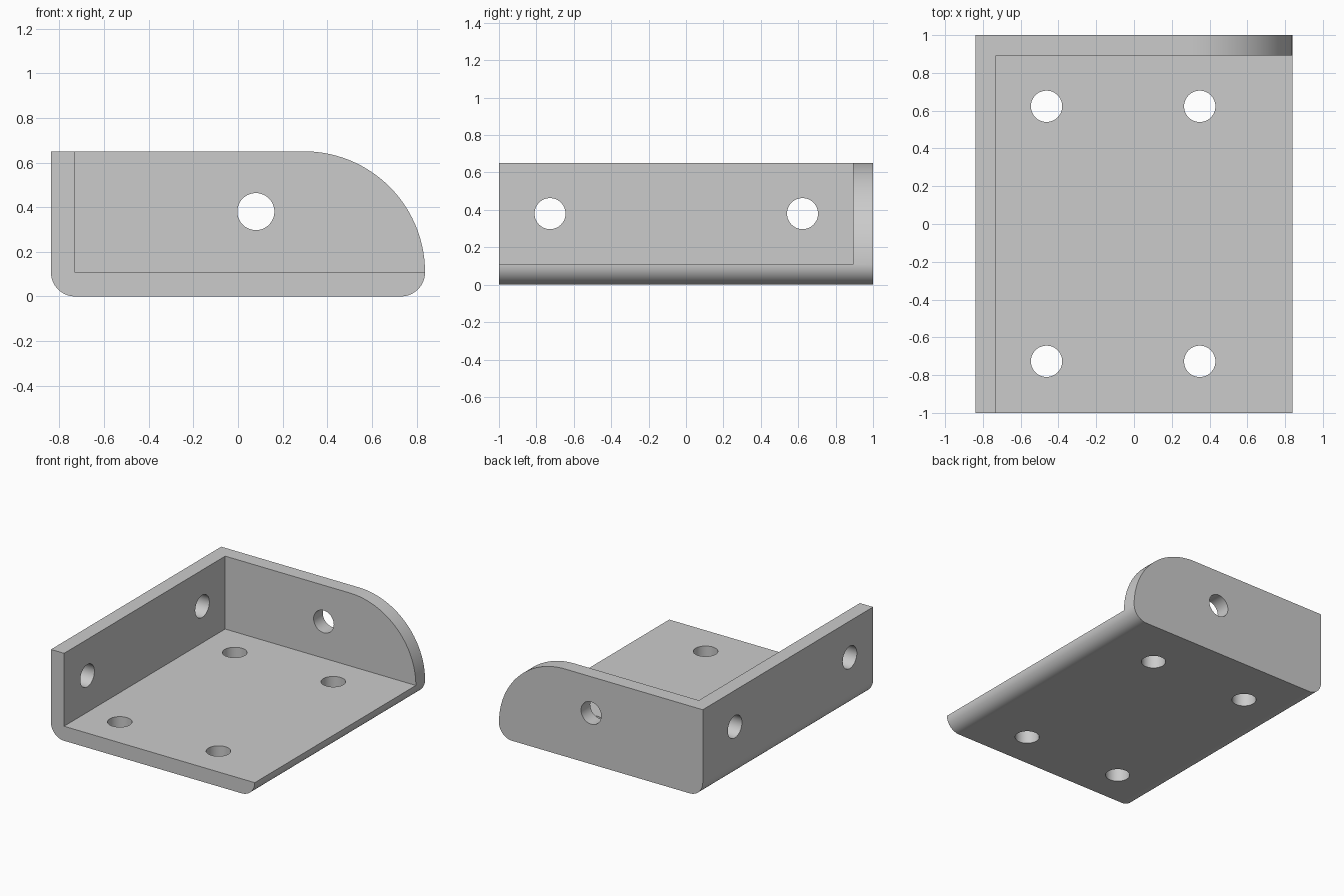
import bpy, bmesh
from math import pi, sin, cos
from mathutils import Vector

cube = bpy.data.objects.get("Cube")
if cube:
    bpy.data.objects.remove(cube, do_unlink=True)

HALF_X, HALF_Y, HEIGHT, WALL = 0.838, 1.0, 0.65, 0.108
BIG_R = HEIGHT - WALL
HOLE_R = 0.083

grey = bpy.data.materials.new("plain grey")
grey.use_nodes = True
COLOUR = (0.6, 0.6, 0.6, 1)
grey.diffuse_color = COLOUR
grey.node_tree.nodes["Principled BSDF"].inputs["Base Color"].default_value = COLOUR


def arc(cx, cz, r, start, end, steps):
    angles = [start + (end - start) * i / steps for i in range(steps + 1)]
    return [(cx + r * cos(a), cz + r * sin(a)) for a in angles]


def add_object(name, bm):
    bmesh.ops.recalc_face_normals(bm, faces=bm.faces)
    mesh = bpy.data.meshes.new(name)
    bm.to_mesh(mesh)
    bm.free()
    mesh.materials.append(grey)
    obj = bpy.data.objects.new(name, mesh)
    bpy.context.collection.objects.link(obj)
    return obj


def cut(target, cutter):
    cutter.hide_render = True
    mod = target.modifiers.new("cut", "BOOLEAN")
    mod.operation, mod.solver, mod.object = "DIFFERENCE", "EXACT", cutter
    bpy.context.view_layer.objects.active = target
    bpy.ops.object.modifier_apply(modifier=mod.name)
    bpy.data.objects.remove(cutter, do_unlink=True)


def drill(target, centre, axis):
    bm = bmesh.new()
    bmesh.ops.create_cone(bm, cap_ends=True, segments=48, radius1=HOLE_R,
                          radius2=HOLE_R, depth=4 * WALL)
    turn = Vector((0, 0, 1)).rotation_difference(Vector(axis)).to_matrix()
    bmesh.ops.rotate(bm, verts=bm.verts, matrix=turn)
    bmesh.ops.translate(bm, verts=bm.verts, vec=centre)
    cut(target, add_object("hole_cutter", bm))


# Solid block: rounded outline extruded front to back
outline = (arc(-HALF_X + WALL, WALL, WALL, pi, 1.5 * pi, 16)
           + arc(HALF_X - WALL, WALL, WALL, 1.5 * pi, 2 * pi, 16)
           + arc(HALF_X - BIG_R, WALL, BIG_R, 0, pi / 2, 40)[1:]
           + [(-HALF_X, HEIGHT)])
bm = bmesh.new()
face = bm.faces.new([bm.verts.new((x, -HALF_Y, z)) for x, z in outline])
side = bmesh.ops.extrude_face_region(bm, geom=[face])
moved = [v for v in side["geom"] if isinstance(v, bmesh.types.BMVert)]
bmesh.ops.translate(bm, verts=moved, vec=(0, 2 * HALF_Y, 0))
bracket = add_object("corner_bracket", bm)

# Hollow the inside, leaving floor, right wall and back wall
bm = bmesh.new()
bmesh.ops.create_cube(bm, size=1)
low = Vector((-HALF_X + WALL, -HALF_Y - 0.5, WALL))
high = Vector((HALF_X + 0.5, HALF_Y - WALL, HEIGHT + 0.5))
bmesh.ops.scale(bm, verts=bm.verts, vec=high - low)
bmesh.ops.translate(bm, verts=bm.verts, vec=(low + high) / 2)
cut(bracket, add_object("inside_cutter", bm))

# Screw holes in floor, right wall and back wall
for y in (-0.727, 0.623):
    for x in (-0.463, 0.348):
        drill(bracket, (x, y, WALL / 2), (0, 0, 1))
    drill(bracket, (-HALF_X + WALL / 2, y, 0.38), (1, 0, 0))
drill(bracket, (0.08, HALF_Y - WALL / 2, 0.38), (0, 1, 0))

bpy.ops.object.select_all(action="DESELECT")
bracket.select_set(True)
bpy.context.view_layer.objects.active = bracket
bpy.ops.object.shade_smooth_by_angle(angle=pi / 6)
